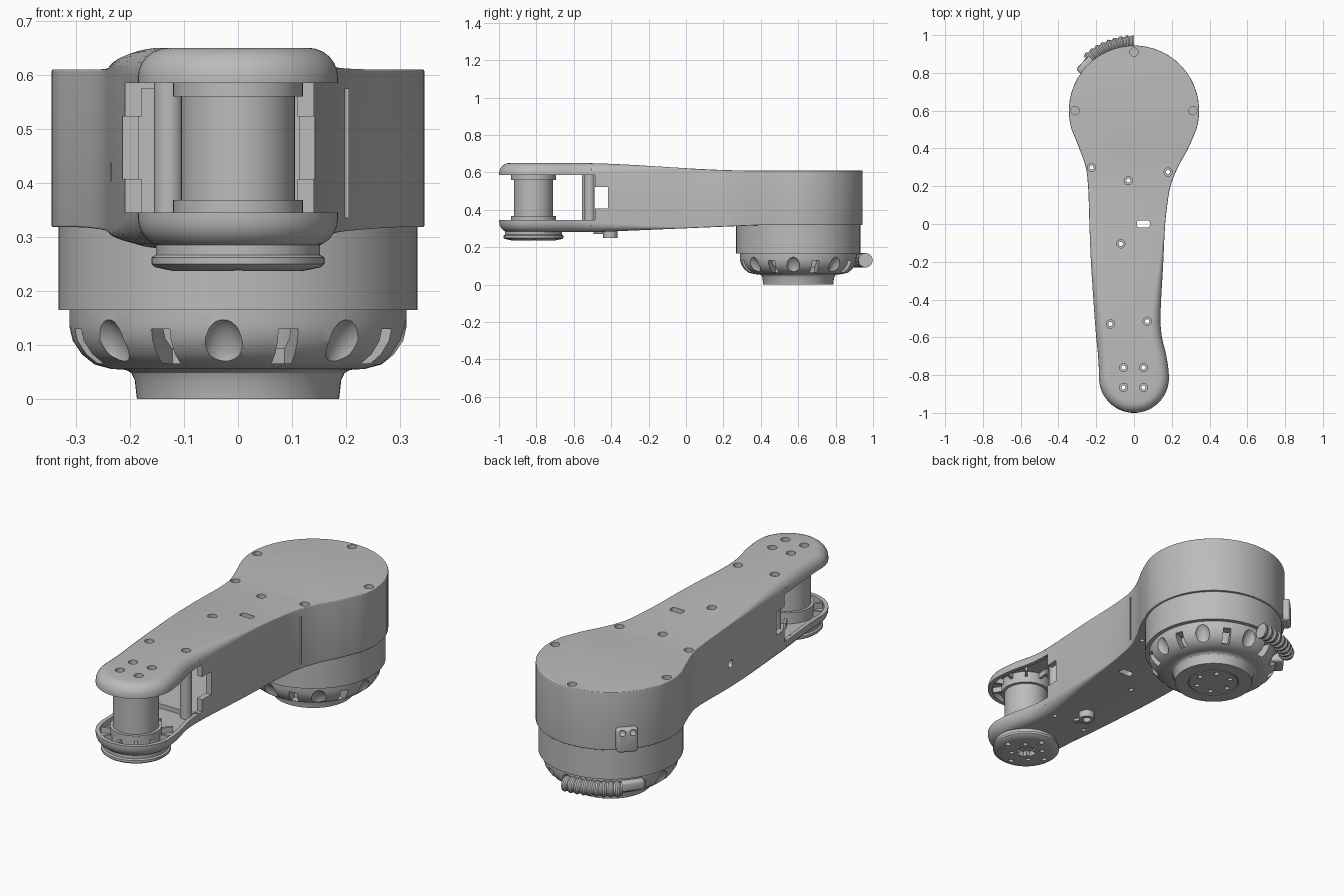
import bpy, bmesh
from math import sin, cos, pi, radians, sqrt
from mathutils import Matrix, Vector

if "Cube" in bpy.data.objects:
    bpy.data.objects.remove(bpy.data.objects["Cube"])

gray = bpy.data.materials.new("plain gray")
gray.use_nodes = True
gray.diffuse_color = (0.5, 0.5, 0.5, 1)
gray.node_tree.nodes["Principled BSDF"].inputs["Base Color"].default_value = (0.5, 0.5, 0.5, 1)

HEAD_Y, HEAD_R = 0.6, 0.345
TIP_Y, TIP_R = -0.815, 0.185


# ---------- helpers ----------
def make(name, bm):
    bmesh.ops.recalc_face_normals(bm, faces=bm.faces[:])
    mesh = bpy.data.meshes.new(name)
    bm.to_mesh(mesh)
    bm.free()
    obj = bpy.data.objects.new(name, mesh)
    bpy.context.collection.objects.link(obj)
    mesh.materials.append(gray)
    return obj


def activate(obj):
    bpy.ops.object.select_all(action="DESELECT")
    obj.select_set(True)
    bpy.context.view_layer.objects.active = obj


def lathe(name, profile, x=0, y=0, closed=False, seg=64):
    bm = bmesh.new()
    vs = [bm.verts.new((r, 0, z)) for r, z in profile]
    pairs = list(zip(vs, vs[1:])) + ([(vs[-1], vs[0])] if closed else [])
    es = [bm.edges.new(p) for p in pairs]
    bmesh.ops.spin(bm, geom=vs + es, cent=(0, 0, 0), axis=(0, 0, 1),
                   angle=2 * pi, steps=seg, use_merge=True)
    bmesh.ops.remove_doubles(bm, verts=bm.verts[:], dist=1e-5)
    bmesh.ops.translate(bm, verts=bm.verts[:], vec=(x, y, 0))
    return make(name, bm)


def rod(name, r, z0, z1, x, y, seg=20):
    return lathe(name, [(0, z0), (r, z0), (r, z1), (0, z1)], x, y, seg=seg)


def box(name, size, matrix, bevel=0):
    bm = bmesh.new()
    bmesh.ops.create_cube(bm, size=1, matrix=matrix @ Matrix.Diagonal((*size, 1)))
    if bevel:
        bmesh.ops.bevel(bm, geom=bm.edges[:], offset=bevel, segments=3,
                        profile=0.5, affect="EDGES")
    return make(name, bm)


def at(x, y, z):
    return Matrix.Translation((x, y, z))


def polar(cy, angle, r, z):
    return at(0, cy, 0) @ Matrix.Rotation(angle, 4, "Z") @ at(r, 0, z)


def cut(targets, cutters):
    for cutter in cutters:
        cutter.hide_render = True
        for target in targets:
            activate(target)
            mod = target.modifiers.new("cut", "BOOLEAN")
            mod.operation, mod.solver, mod.object = "DIFFERENCE", "EXACT", cutter
            bpy.ops.object.modifier_apply(modifier=mod.name)
        bpy.data.objects.remove(cutter)


# ---------- arm outline: y, left edge, right edge ----------
SIDES = [(-0.815, -0.185, 0.185), (-0.7, -0.19, 0.172), (-0.6, -0.2, 0.148),
         (-0.5, -0.208, 0.14), (-0.2, -0.228, 0.155), (0, -0.236, 0.165),
         (0.1, -0.239, 0.176), (0.2, -0.243, 0.193), (0.3, -0.255, 0.232),
         (0.4, -0.29, 0.287), (0.5, -0.33, 0.33)]


def edges(y):
    if y <= TIP_Y or y >= 0.5:
        c, r = (TIP_Y, TIP_R) if y < 0 else (HEAD_Y, HEAD_R)
        s = sqrt(max(r * r - (y - c) ** 2, 0))
        return -s, s
    i = max(k for k in range(len(SIDES) - 1) if SIDES[k][0] <= y)
    a, b = SIDES[i], SIDES[i + 1]
    p, q = SIDES[max(i - 1, 0)], SIDES[min(i + 2, len(SIDES) - 1)]
    h = b[0] - a[0]
    t = (y - a[0]) / h
    out = []
    for k in (1, 2):
        m0 = (b[k] - p[k]) / (b[0] - p[0]) * h if i else 0
        m1 = (q[k] - a[k]) / (q[0] - a[0]) * h
        out.append((2*t**3 - 3*t*t + 1) * a[k] + (t**3 - 2*t*t + t) * m0
                   + (3*t*t - 2*t**3) * b[k] + (t**3 - t*t) * m1)
    return out


def loft(name, ys, inset, bottom, top, radius=None):
    """Solid following the outline, optionally with rounded rims."""
    pairs = [edges(y) for y in ys]
    loop = [Vector((p[1], y)) for p, y in zip(pairs, ys)]
    loop += [Vector((p[0], y)) for p, y in zip(pairs, ys)][::-1]
    n, m = len(loop), len(ys)
    arcs = [(1 - sin(a), 1 - cos(a)) for a in [k * pi / 12 for k in range(7)]] if radius else [(0, 0)]
    layers = [(u, v, 0) for u, v in arcs] + [(u, v, 1) for u, v in arcs[::-1]]
    bm = bmesh.new()
    rings = []
    for u, v, upper in layers:
        ring = []
        for i, p in enumerate(loop):
            t = (loop[(i + 1) % n] - loop[i - 1]).normalized()
            r = radius(p.y) if radius else 0
            q = p - Vector((t.y, -t.x)) * (inset + u * r)
            z = top(p.y) - v * r if upper else bottom(p.y) + v * r
            ring.append(bm.verts.new((q.x, q.y, z)))
        rings.append(ring)
    for a, b in zip(rings, rings[1:]):
        for i in range(n):
            j = (i + 1) % n
            bm.faces.new((a[i], a[j], b[j], b[i]))
    for ring in (rings[0], rings[-1]):
        for i in range(m - 1):
            bm.faces.new((ring[i], ring[i + 1], ring[n - 2 - i], ring[n - 1 - i]))
    return make(name, bm)


def blend(y, y0, y1):
    t = min(max((y - y0) / (y1 - y0), 0), 1)
    return t * t * (3 - 2 * t)


# ---------- arm shell ----------
tip_ys = [TIP_Y - TIP_R * cos(radians(d)) for d in range(5, 90, 8)]
mid_ys = [TIP_Y + (0.5 - TIP_Y) * k / 36 for k in range(37)]
head_ys = [HEAD_Y + HEAD_R * sin(radians(d)) for d in range(-12, 88, 7)]
arm = loft("arm_shell", tip_ys + mid_ys + head_ys, 0,
           lambda y: 0.28 + 0.038 * min(max((y + 0.5) / 0.9, 0), 1),
           lambda y: 0.65 - 0.04 * blend(y, -0.6, 0.35),
           lambda y: 0.055 - 0.051 * blend(y, -0.65, 0.1))
front_ys = tip_ys + [y for y in mid_ys if y < -0.45]
inner_ys = [y for y in mid_ys if -0.6 < y < 0.25]
cut([arm], [
    box("tip_gap", (1, 0.7, 0.24), at(0, -0.837, 0.465)),
    box("side_notch", (1, 0.1, 0.115), at(0, -0.467, 0.465)),
    loft("inner_cavity", inner_ys, 0.03, lambda y: 0.335, lambda y: 0.575),
    loft("lower_recess", front_ys, 0.02, lambda y: 0.312, lambda y: 0.36),
    loft("upper_recess", front_ys, 0.02, lambda y: 0.57, lambda y: 0.618),
    box("cable_slot", (0.07, 0.035, 0.6), at(0.05, 0, 0.5), 0.012),
    box("side_hole", (0.1, 0.035, 0.035), at(-0.24, -0.02, 0.42), 0.012)])

# ---------- tip roller, bosses, mounting disc ----------
roller = lathe("tip_roller", [(0, 0.3), (0.12, 0.3), (0.12, 0.368), (0.105, 0.368), (0.105, 0.56),
                              (0.12, 0.56), (0.12, 0.63), (0, 0.63)], 0, TIP_Y)
disc = lathe("tip_disc", [(0, 0.237), (0.12, 0.237), (0.153, 0.244), (0.16, 0.25), (0.16, 0.262),
                          (0.152, 0.267), (0.152, 0.3), (0, 0.3)], 0, TIP_Y)
bosses = [rod("screw_boss", 0.027, 0.3, 0.63, x, y) for x, y in ((-0.128, -0.53), (0.07, -0.515))]
for k in range(9):
    for z in (0.322, 0.608):
        box("tray_rib", (0.06, 0.012, 0.035), polar(TIP_Y, radians(-160 + 35 * k), 0.145, z))

# ---------- screw holes ----------
tip_holes = [(x, y) for x in (-0.055, 0.05) for y in (-0.76, -0.865)]
arm_holes = [(-0.225, 0.3), (0.18, 0.275), (-0.03, 0.23), (-0.07, -0.105), (-0.125, -0.53), (0.07, -0.515)]
head_holes = [(0, 0.91), (-0.312, 0.6), (0.312, 0.6)]
cut([arm], [rod("counterbore", 0.022, 0.59, 0.7, x, y) for x, y in arm_holes + tip_holes + head_holes])
cut([arm], [rod("through_hole", 0.011, 0.2, 0.7, x, y) for x, y in arm_holes])
cut(bosses, [rod("boss_hole", 0.011, 0.2, 0.7, x, y) for x, y in arm_holes[-2:]])
cut([arm, roller, disc], [rod("tip_hole", 0.011, 0.2, 0.7, x, y) for x, y in tip_holes])
cut([disc], [box("cross_slot", s, at(0, TIP_Y, 0.24)) for s in ((0.09, 0.045, 0.05), (0.045, 0.09, 0.05))])
cut([disc], [box("disc_hole", (0.024, 0.024, 0.03), polar(TIP_Y, k * pi / 2, 0.115, 0.24), 0.006) for k in range(4)])

# ---------- cable clip under the arm ----------
lathe("clip_ring", [(0.02, 0.25), (0.038, 0.25), (0.038, 0.3), (0.02, 0.3)], -0.04, -0.405, True, 24)
box("clip_tail", (0.03, 0.09, 0.02), at(-0.055, -0.45, 0.28) @ Matrix.Rotation(0.5, 4, "Z"), 0.004)

# ---------- base under the head ----------
rod("base_drum", 0.332, 0.165, 0.33, 0, HEAD_Y, 96)
cover = lathe("vented_cover", [(0.312, 0.17), (0.312, 0.135), (0.306, 0.108), (0.289, 0.083), (0.265, 0.064),
                               (0.235, 0.056), (0.205, 0.054), (0.205, 0.09), (0.23, 0.095), (0.255, 0.112),
                               (0.267, 0.135), (0.267, 0.17)], 0, HEAD_Y, True, 96)
cutters = []
for k in range(8):
    a = radians(-95 + 45 * k)
    bm = bmesh.new()
    bmesh.ops.create_uvsphere(bm, u_segments=20, v_segments=12, radius=1, matrix=polar(HEAD_Y, a, 0.308, 0.1)
                              @ Matrix.Rotation(0.45, 4, "Y") @ Matrix.Diagonal((0.028, 0.036, 0.056, 1)))
    cutters.append(make("scallop", bm))
    cutters.append(box("vent_slot", (0.12, 0.038, 0.064), polar(HEAD_Y, a + pi / 8, 0.285, 0.098)))
cut([cover], cutters)
foot = lathe("foot", [(0, 0), (0.118, 0), (0.118, 0.005), (0.123, 0.005), (0.123, 0), (0.187, 0), (0.191, 0.035),
                      (0.197, 0.048), (0.21, 0.056), (0.21, 0.17), (0, 0.17)], 0, HEAD_Y)
cut([foot], [rod("foot_hole", 0.012, -0.01, 0.03, 0.085 * cos(k * pi / 3), HEAD_Y + 0.085 * sin(k * pi / 3))
             for k in range(6)])

# ---------- rear bracket, ribbed hose and its socket ----------
bracket = box("rear_bracket", (0.06, 0.1, 0.12), polar(HEAD_Y, radians(137), 0.345, 0.375), 0.014)
cut([bracket], [box("bracket_hole", (0.04, 0.026, 0.03), polar(HEAD_Y, radians(137), 0.372, 0.415)
                    @ at(0, s, 0), 0.008) for s in (-0.025, 0.025)])
box("hose_socket", (0.07, 0.11, 0.05), polar(HEAD_Y, radians(143), 0.305, 0.125), 0.012)

curve = bpy.data.curves.new("ribbed_hose", "CURVE")
curve.dimensions, curve.bevel_depth, curve.bevel_resolution = "3D", 0.039, 4
curve.use_fill_caps = True
spline = curve.splines.new("POLY")
spline.points.add(35)
for i, p in enumerate(spline.points):
    a = radians(90 + 43 * i / 35)
    p.co = (0.36 * cos(a), HEAD_Y + 0.36 * sin(a), 0.13, 1)
    p.radius = 1 if i % 4 < 2 else 0.84
curve.materials.append(gray)
hose = bpy.data.objects.new("ribbed_hose", curve)
bpy.context.collection.objects.link(hose)
activate(hose)
bpy.ops.object.convert(target="MESH")

# ---------- shading ----------
for obj in bpy.context.scene.objects:
    if obj.type == "MESH" and obj.data.materials and obj.data.materials[0] == gray:
        activate(obj)
        bpy.ops.object.shade_smooth_by_angle(angle=radians(32))
